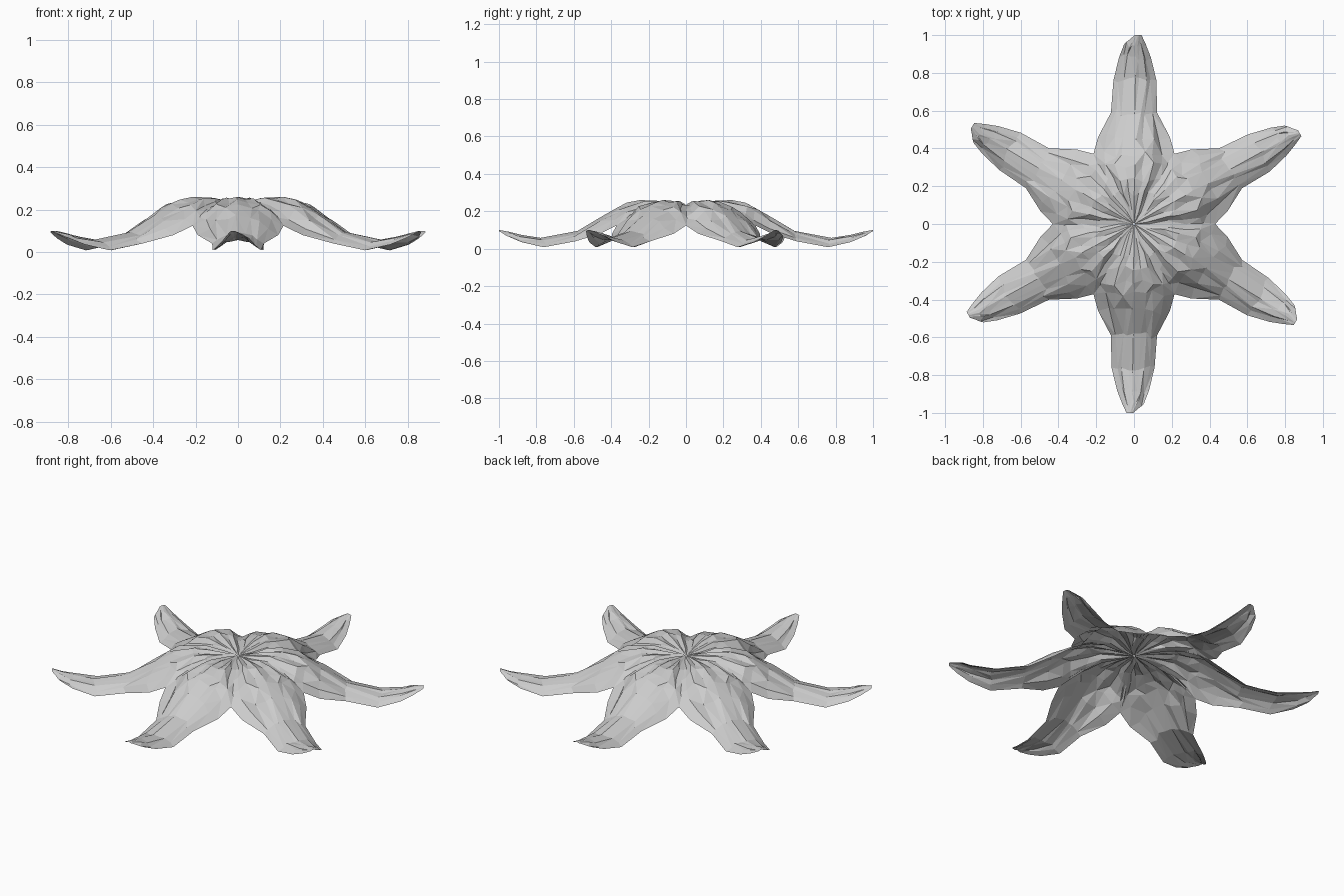
import bpy, bmesh, math, random
from mathutils import Matrix

cube = bpy.data.objects.get("Cube")
if cube:
    bpy.data.objects.remove(cube)

mat = bpy.data.materials.new("pale grey")
mat.use_nodes = True
grey = (0.6, 0.6, 0.6, 1)
mat.diffuse_color = grey
mat.node_tree.nodes["Principled BSDF"].inputs["Base Color"].default_value = grey

# Petal stations: distance out, half width, ridge height, edge height, sideways shift
STATIONS = [
    (0.005, 0.004, 0.232, 0.230, 0),
    (0.08, 0.050, 0.243, 0.232, 0),
    (0.16, 0.100, 0.256, 0.232, 0),
    (0.24, 0.150, 0.260, 0.205, 0),
    (0.31, 0.190, 0.247, 0.165, 0),
    (0.37, 0.215, 0.225, 0.125, 0),
    (0.46, 0.190, 0.175, 0.080, 0),
    (0.59, 0.122, 0.095, 0.040, 0),
    (0.76, 0.114, 0.058, 0.008, -0.005),
    (0.88, 0.085, 0.075, 0.035, -0.005),
    (0.95, 0.058, 0.090, 0.065, -0.005),
    (1.00, 0.018, 0.100, 0.094, -0.022),
]
COLUMNS = 8


def make_petal_mesh():
    """One arched, pleated petal pointing along +x."""
    rng = random.Random(4)
    bm = bmesh.new()
    rows = []
    for i, (out, half, ridge, edge, shift) in enumerate(STATIONS):
        row = []
        pleat = 0.009 * min(1, out / 0.15) if out < 0.5 else 0.004
        for c in range(COLUMNS + 1):
            t = 2 * c / COLUMNS - 1
            x, y = out, half * t + shift
            z = edge + (ridge - edge) * (1 - abs(t) ** 1.7)
            # uneven creases on the inside of the petal
            if 0 < c < COLUMNS and 0 < i < len(STATIONS) - 1:
                if c != COLUMNS // 2:
                    z += pleat * ((-1) ** c * 0.6 + rng.uniform(-0.6, 0.4))
                x += rng.uniform(-0.02, 0.02)
                y += half * rng.uniform(-0.06, 0.06)
            row.append(bm.verts.new((x, y, z)))
        rows.append(row)
    for a, b in zip(rows, rows[1:]):
        for c in range(COLUMNS):
            quad = (a[c], b[c], b[c + 1], a[c + 1])
            # split with a varying diagonal for a crumpled look
            k = rng.randint(0, 1)
            bm.faces.new((quad[k], quad[k + 1], quad[k + 2]))
            bm.faces.new((quad[k], quad[k + 2], quad[(k + 3) % 4]))
    bm.normal_update()
    mesh = bpy.data.meshes.new("petal")
    bm.to_mesh(mesh)
    bm.free()
    mesh.materials.append(mat)
    return mesh


# Six petals around the centre
petal_mesh = make_petal_mesh()
for n in range(6):
    petal = bpy.data.objects.new("petal_%d" % (n + 1), petal_mesh)
    petal.matrix_world = Matrix.Rotation(math.radians(30 + 60 * n), 4, "Z")
    bpy.context.collection.objects.link(petal)
